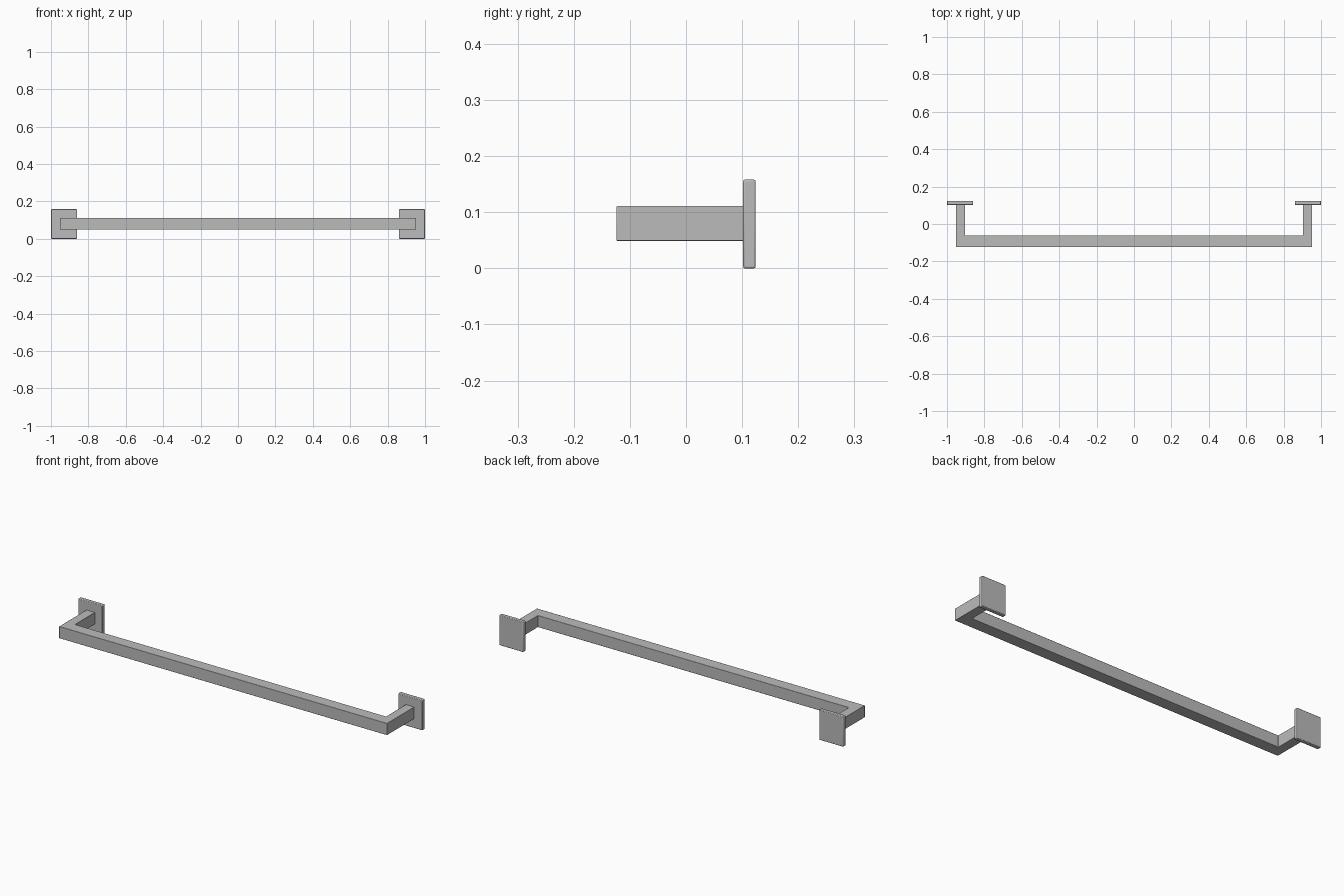
import bpy
import bmesh

if "Cube" in bpy.data.objects:
    bpy.data.objects.remove(bpy.data.objects["Cube"])

metal = bpy.data.materials.new("brushed_grey_metal")
metal.diffuse_color = (0.5, 0.5, 0.5, 1)
metal.use_nodes = True
metal.node_tree.nodes["Principled BSDF"].inputs["Base Color"].default_value = metal.diffuse_color


def extrude_profile(name, points, direction, bevel):
    """Extrude a closed outline, soften its edges and shade it."""
    bm = bmesh.new()
    face = bm.faces.new([bm.verts.new(p) for p in points])
    new = bmesh.ops.extrude_face_region(bm, geom=[face])["geom"]
    bmesh.ops.translate(bm, vec=direction,
                        verts=[v for v in new if isinstance(v, bmesh.types.BMVert)])
    bmesh.ops.recalc_face_normals(bm, faces=bm.faces)
    mesh = bpy.data.meshes.new(name)
    bm.to_mesh(mesh)
    bm.free()
    mesh.materials.append(metal)
    obj = bpy.data.objects.new(name, mesh)
    bpy.context.collection.objects.link(obj)
    mod = obj.modifiers.new("soft_edges", 'BEVEL')
    mod.width = bevel
    mod.segments = 2
    bpy.ops.object.select_all(action='DESELECT')
    obj.select_set(True)
    bpy.context.view_layer.objects.active = obj
    bpy.ops.object.shade_smooth_by_angle()
    return obj


# U-shaped rail: long front bar with two arms running back to the wall
half = [(0.953, 0.106), (0.953, -0.124), (-0.953, -0.124), (-0.953, 0.106),
        (-0.904, 0.106), (-0.904, -0.062), (0.904, -0.062), (0.904, 0.106)]
extrude_profile("towel_rail", [(x, y, 0.049) for x, y in half], (0, 0, 0.062), 0.0015)

# Square wall plates at both ends
for side, name in ((-1, "left_wall_plate"), (1, "right_wall_plate")):
    outline = [(side * x, 0.102, z) for x, z in
               ((0.86, 0), (1, 0), (1, 0.158), (0.86, 0.158))]
    extrude_profile(name, outline, (0, 0.022, 0), 0.003)
